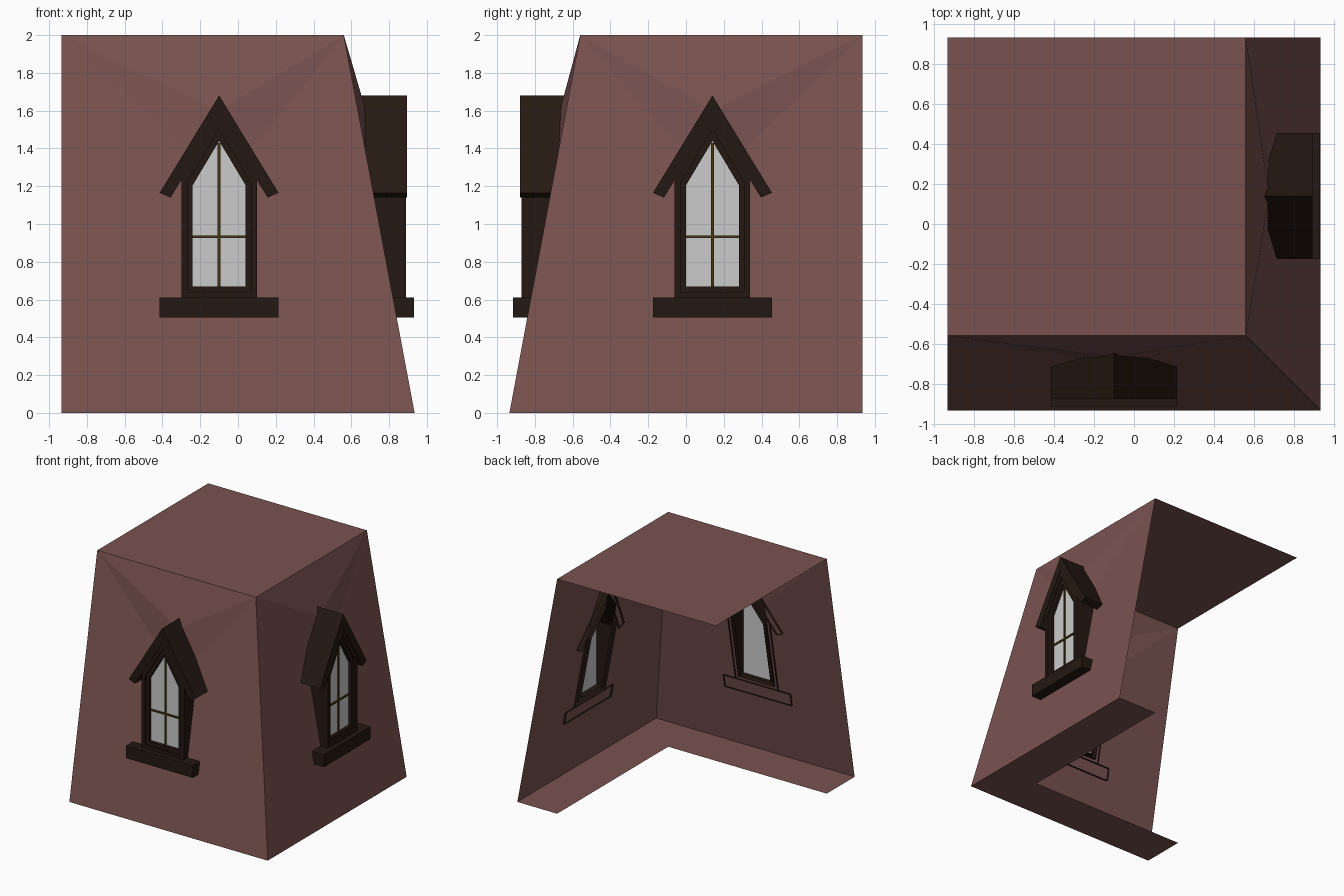
import bpy, bmesh

if "Cube" in bpy.data.objects:
    bpy.data.objects.remove(bpy.data.objects["Cube"])

W, T, H = 0.935, 0.56, 2.0            # base half width, top edge offset, height


def material(name, rgb):
    m = bpy.data.materials.new(name)
    m.diffuse_color = (*rgb, 1)
    m.use_nodes = True
    m.node_tree.nodes["Principled BSDF"].inputs["Base Color"].default_value = m.diffuse_color
    return m


PLASTER = material("plaster", (0.19, 0.085, 0.08))
WOOD = material("dark_wood", (0.018, 0.009, 0.006))
BRASS = material("brass_bar", (0.06, 0.035, 0.006))


def wall(z):
    """Distance of the sloped wall from the centre at height z."""
    return W - (W - T) * z / H


def finish(name, polys, mat=None):
    """Make an object from a list of polygons, welding shared corners."""
    bm = bmesh.new()
    for p in polys:
        bm.faces.new([bm.verts.new(co) for co in p])
    bmesh.ops.remove_doubles(bm, verts=bm.verts, dist=1e-5)
    bmesh.ops.recalc_face_normals(bm, faces=bm.faces)
    me = bpy.data.meshes.new(name)
    bm.to_mesh(me)
    bm.free()
    if mat:
        me.materials.append(mat)
    ob = bpy.data.objects.new(name, me)
    bpy.context.collection.objects.link(ob)


def gable(half, low, shoulder, apex):
    """Pointed window outline in (u, z)."""
    return [(-half, low), (half, low), (half, shoulder), (0, apex), (-half, shoulder)]


def front(c):
    return lambda u, d, z: (c + u, -d, z)


def right(c):
    return lambda u, d, z: (d, c + u, z)


def sides(put, outline, depth, back):
    n = len(outline)
    out = []
    for i in range(n):
        (a, az), (b, bz) = outline[i], outline[(i + 1) % n]
        out.append([put(a, depth, az), put(b, depth, bz),
                    put(b, back(bz), bz), put(a, back(az), az)])
    return out


def into_wall(z):
    return wall(z) - 0.015


def block(put, outline, depth, back=into_wall):
    """Extruded profile, open where it sinks into the wall."""
    return [[put(u, depth, z) for u, z in outline]] + sides(put, outline, depth, back)


def ring(put, outer, inner, depth, back):
    n = len(outer)
    polys = sides(put, outer, depth, into_wall) + sides(put, inner, depth, back)
    for i in range(n):
        j = (i + 1) % n
        polys.append([put(u, depth, z) for u, z in (outer[i], outer[j], inner[j], inner[i])])
    return polys


def wall_panel(put, bl, tl, tr, br, bulge):
    """Sloped wall with a pointed opening whose tip is pulled outward."""
    hole = gable(0.165, 0.64, 1.39, 1.6)
    h = [put(u, bulge if i == 3 else wall(z), z) for i, (u, z) in enumerate(hole)]
    return [[tl, tr, h[3]], [tr, h[2], h[3]], [tr, br, h[1], h[2]],
            [br, bl, h[0], h[1]], [bl, tl, h[4], h[0]], [tl, h[3], h[4]]]


def rect(u, lo, hi):
    return [(-u, lo), (u, lo), (u, hi), (-u, hi)]


def window(side, put, face):
    # chevron roof
    roof = [(0, 1.68), (-0.315, 1.165), (-0.257, 1.14),
            (0, 1.555), (0.257, 1.14), (0.315, 1.165)]
    polys = sides(put, roof, face, into_wall)
    polys += [[put(u, face, z) for u, z in roof[:4]],
              [put(u, face, z) for u, z in (roof[0], roof[3], roof[4], roof[5])]]
    finish(side + "_window_roof", polys, WOOD)
    # sill
    finish(side + "_window_sill", block(put, rect(0.315, 0.505, 0.61), face + 0.037), WOOD)
    # stepped frame
    a, b, c = gable(0.2, 0.61, 1.235, 1.555), gable(0.168, 0.64, 1.22, 1.5), gable(0.14, 0.67, 1.205, 1.44)
    step = face - 0.022
    finish(side + "_outer_frame", ring(put, a, b, face - 0.006, lambda z: step), WOOD)
    finish(side + "_inner_frame", ring(put, b, c, step, into_wall), WOOD)
    # glass and glazing bars
    g = face - 0.05
    finish(side + "_glass", [[put(u, g, z) for u, z in c]])
    for name, o in (("upright_bar", rect(0.008, 0.67, 1.43)), ("cross_bar", rect(0.14, 0.926, 0.94))):
        finish(side + "_" + name, block(put, o, g + 0.01, lambda z: g), BRASS)


# building shell: two sloped walls, flat top, L-shaped base strip, open at the back
f, r = front(-0.1), right(0.14)
c0, c1 = (W, -W, 0), (T, -T, H)
l0, l1 = (-W, -W, 0), (-W, -T, H)
b0, b1 = (W, W, 0), (T, W, H)
inner = (T, -T, 0)
shell = wall_panel(f, l0, l1, c1, c0, 0.668) + wall_panel(r, c0, c1, b1, b0, 0.677)
shell += [[l1, c1, b1, (-W, W, H)],
          [l0, c0, inner, (-W, -T, 0)],
          [c0, b0, (T, W, 0), inner]]
finish("sloped_walls", shell, PLASTER)

window("front", f, 0.878)
window("right", r, 0.895)
